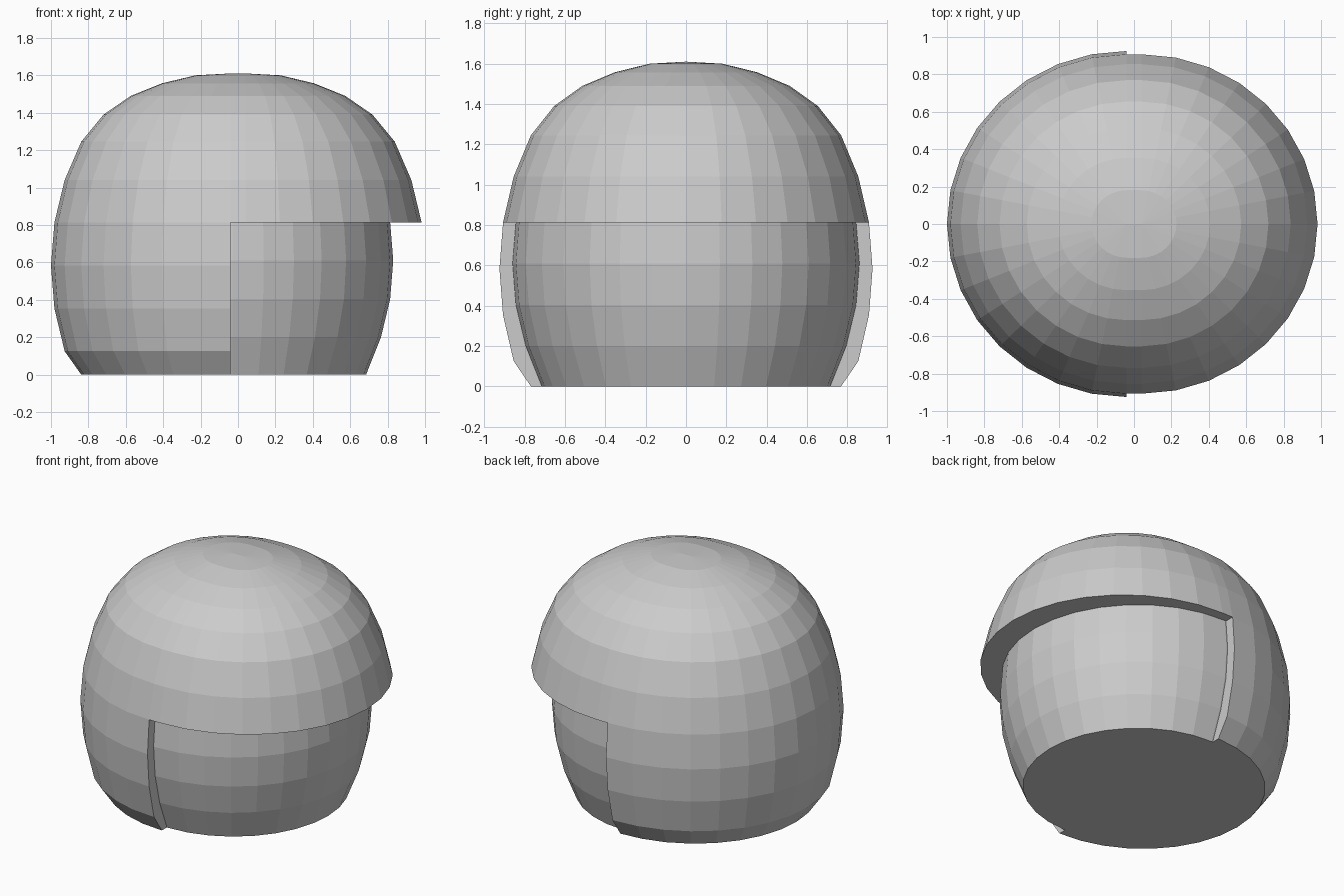
import bpy, bmesh
from math import sin, cos, pi

if "Cube" in bpy.data.objects:
    bpy.data.objects.remove(bpy.data.objects["Cube"])

SEG = 32
CUT_X, BROW_Z = -0.04, 0.813


def make_object(name, bm):
    bmesh.ops.remove_doubles(bm, verts=bm.verts, dist=0.0001)
    bmesh.ops.recalc_face_normals(bm, faces=bm.faces)
    mesh = bpy.data.meshes.new(name)
    bm.to_mesh(mesh)
    bm.free()
    obj = bpy.data.objects.new(name, mesh)
    bpy.context.collection.objects.link(obj)
    return obj


def loft(bm, outline, rings, keep):
    """Skin scaled copies of an outline; keep(column, ring) picks the faces."""
    rows = [[bm.verts.new((cx + x * r, y * r, z)) for cx, x, y in outline]
            for r, z in rings]
    n = len(outline)
    for j in range(len(rows) - 1):
        for i in range(n):
            k = (i + 1) % n
            if keep(i, j):
                bm.faces.new((rows[j][i], rows[j][k], rows[j + 1][k], rows[j + 1][i]))
    return rows


# Outer shell: two half ellipses pulled apart slightly, front quarter open
half = SEG // 2
outline = []
for start, cx in ((-pi / 2, 0.04), (pi / 2, -0.04)):
    for i in range(half + 1):
        a = start + pi * i / half
        outline.append((cx, 0.96 * cos(a), 0.925 * sin(a)))
left = half + 1          # first column of the left half
last = len(outline) - 1  # last column of the left half

steps = [0.0, 0.125, 0.353, 0.583, BROW_Z, 1.04, 1.245, 1.39, 1.49, 1.557, 1.6, 1.61]
shell_rings = [(max(cos((i - 3) * pi / 16), 0.0), z) for i, z in enumerate(steps)]
brow = 4

bm = bmesh.new()
rows = loft(bm, outline, shell_rings, lambda i, j: j >= brow or left <= i < last)
# underside of the brow, bottom of the shell, upright cut face
bm.faces.new([rows[brow][last]] + rows[brow][:left + 1])
bm.faces.new(rows[0][left:])
bm.faces.new([rows[j][left] for j in range(brow + 1)]
             + [rows[j][last] for j in range(brow, -1, -1)])
for j in range(brow):
    for v in rows[j][:left]:
        bm.verts.remove(v)
make_object("outer_shell", bm)

# Inner head: round body with flat base
circle = [(-0.03, 0.86 * cos(2 * pi * i / SEG), 0.86 * sin(2 * pi * i / SEG))
          for i in range(SEG)]
head_rings = [(cos((i - 3) * pi / 16), z)
              for i, z in enumerate([0.0, 0.2, 0.403, 0.61, 0.815, 1.01])]
bm = bmesh.new()
rows = loft(bm, circle, head_rings, lambda i, j: True)
bm.faces.new(rows[0])
bm.faces.new(rows[-1])
make_object("inner_head", bm)
